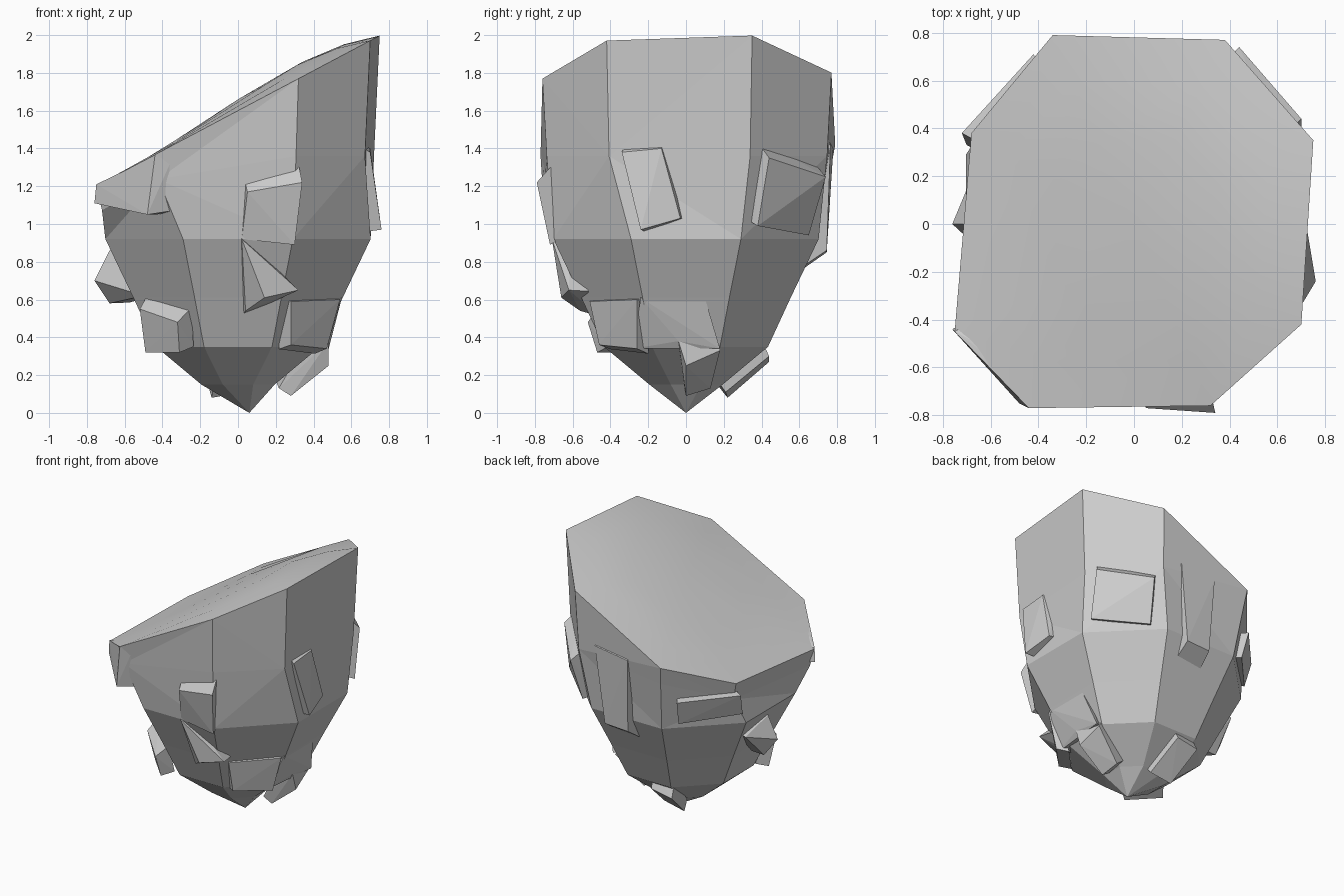
import bpy, bmesh, math
from mathutils import Vector

if "Cube" in bpy.data.objects:
    bpy.data.objects.remove(bpy.data.objects["Cube"])


def finish(name, bm):
    bmesh.ops.recalc_face_normals(bm, faces=bm.faces)
    me = bpy.data.meshes.new(name)
    bm.to_mesh(me)
    bm.free()
    ob = bpy.data.objects.new(name, me)
    bpy.context.collection.objects.link(ob)
    return ob


def slope(x):
    return 1.60 + 0.53 * x


# Plan outline of the slanted top, counter-clockwise
RIM = [(0.75, 0.35), (0.38, 0.77), (-0.34, 0.79), (-0.68, 0.38),
       (-0.75, -0.45), (-0.44, -0.77), (0.32, -0.76), (0.70, -0.42)]


# Main rock: octagonal rings growing from the bottom tip to the slanted rim
def build_rock():
    bm = bmesh.new()
    rings = []
    for z, r in ((0.15, 0.21), (0.35, 0.47), (0.61, 0.60), (0.92, 0.76)):
        rings.append([bm.verts.new((r * math.cos(math.radians(22.5 + 45 * i)),
                                    r * math.sin(math.radians(22.5 + 45 * i)), z))
                      for i in range(8)])
    rings.append([bm.verts.new((x * 0.96, y * 0.97, min(1.36, slope(x) - 0.13)))
                  for x, y in RIM])
    rings.append([bm.verts.new((x, y, slope(x))) for x, y in RIM])
    # Gently domed cap
    for s in (0.75, 0.45):
        rings.append([bm.verts.new((x * s, y * s, slope(x * s)
                                    + (0.055 + 0.1 * x * s) * (1 - s * s) * 1.1))
                      for x, y in RIM])
    tip = bm.verts.new((0.06, 0, 0))
    crown = bm.verts.new((0, 0, slope(0) + 0.06))
    for k in range(len(rings) - 1):
        a, b = rings[k], rings[k + 1]
        for i in range(8):
            j = (i + 1) % 8
            if k >= 5:
                bm.faces.new((a[i], a[j], b[j], b[i])).smooth = True
            elif (i + k) % 2:
                bm.faces.new((a[i], a[j], b[j]))
                bm.faces.new((a[i], b[j], b[i]))
            else:
                bm.faces.new((a[i], a[j], b[i]))
                bm.faces.new((a[j], b[j], b[i]))
    for i in range(8):
        j = (i + 1) % 8
        bm.faces.new((tip, rings[0][j], rings[0][i]))
        bm.faces.new((crown, rings[-1][i], rings[-1][j])).smooth = True
        bm.edges.get((rings[5][i], rings[5][j])).smooth = False
    finish("rock_body", bm)


# Protruding chunk: outer corners joined to a wider copy buried nearer the axis
def chunk(name, outer, lift=0.05, inward=0.84, grow=1.2):
    bm = bmesh.new()
    mid = sum((Vector(p) for p in outer), Vector()) / len(outer)
    for p in outer:
        bm.verts.new(p)
        q = mid + (Vector(p) - mid) * grow
        bm.verts.new((q.x * inward, q.y * inward, q.z + lift))
    res = bmesh.ops.convex_hull(bm, input=bm.verts[:])
    loose = {g for g in res["geom_interior"] + res["geom_unused"]
             if isinstance(g, bmesh.types.BMVert)}
    bmesh.ops.delete(bm, geom=list(loose), context='VERTS')
    finish(name, bm)


build_rock()

# Front chunks
chunk("front_ledge", [(0.05, -0.77, 1.17), (0.34, -0.79, 1.22),
                      (0.30, -0.72, 0.89), (0.02, -0.70, 0.92)], 0.1)
chunk("front_wedge", [(0.02, -0.71, 0.92), (0.32, -0.62, 0.65),
                      (0.14, -0.66, 0.61), (0.04, -0.56, 0.54)], 0.0)
chunk("front_left_low", [(-0.52, -0.33, 0.55), (-0.32, -0.52, 0.48),
                         (-0.31, -0.47, 0.32), (-0.49, -0.28, 0.32)], 0.06, 0.84, 1.3)
chunk("front_right_low", [(0.28, -0.51, 0.59), (0.54, -0.26, 0.60),
                          (0.47, -0.26, 0.34), (0.28, -0.46, 0.36)], 0.0)
chunk("front_left_brow", [(-0.75, -0.45, 1.21), (-0.44, -0.77, 1.36),
                          (-0.32, -0.755, 1.41), (-0.35, -0.71, 1.07),
                          (-0.48, -0.75, 1.05), (-0.76, -0.44, 1.11)], 0.0, 0.9, 1.0)

# Left chunks
chunk("left_knob", [(-0.68, 0.0, 0.86), (-0.76, 0.0, 0.70), (-0.68, 0.05, 0.58),
                    (-0.66, 0.24, 0.78), (-0.50, -0.24, 0.62)], 0.03)
chunk("left_back_slab", [(-0.72, 0.38, 1.16), (-0.42, 0.71, 1.15),
                         (-0.40, 0.66, 0.97), (-0.70, 0.33, 1.0)], 0.02, 0.84, 1.0)

# Right chunks
chunk("right_slab", [(0.70, -0.34, 1.38), (0.70, -0.13, 1.40),
                     (0.725, -0.03, 1.03), (0.76, -0.24, 0.97)], 0.03)
chunk("right_back_slab", [(0.70, 0.44, 1.35), (0.44, 0.74, 1.25),
                          (0.40, 0.65, 0.94), (0.70, 0.38, 0.99)], 0.08)
chunk("right_low", [(0.48, -0.04, 0.38), (0.48, 0.0, 0.25), (0.46, 0.18, 0.33),
                    (0.28, 0.0, 0.09), (0.26, 0.13, 0.13)], 0.07)
chunk("right_flank", [(0.55, -0.24, 0.61), (0.55, 0.10, 0.61), (0.48, 0.18, 0.34),
                      (0.48, -0.04, 0.38), (0.43, -0.28, 0.34)], 0.0, 0.8, 1.0)

# Back chunks
chunk("back_slab", [(0.22, 0.765, 1.43), (-0.06, 0.78, 1.40),
                    (-0.04, 0.745, 0.85), (0.15, 0.745, 0.86)], 0.0, 0.84, 1.3)
chunk("back_low", [(-0.14, 0.22, 0.08), (0.03, 0.21, 0.11),
                   (-0.02, 0.44, 0.30), (-0.19, 0.44, 0.27)], 0.09)
